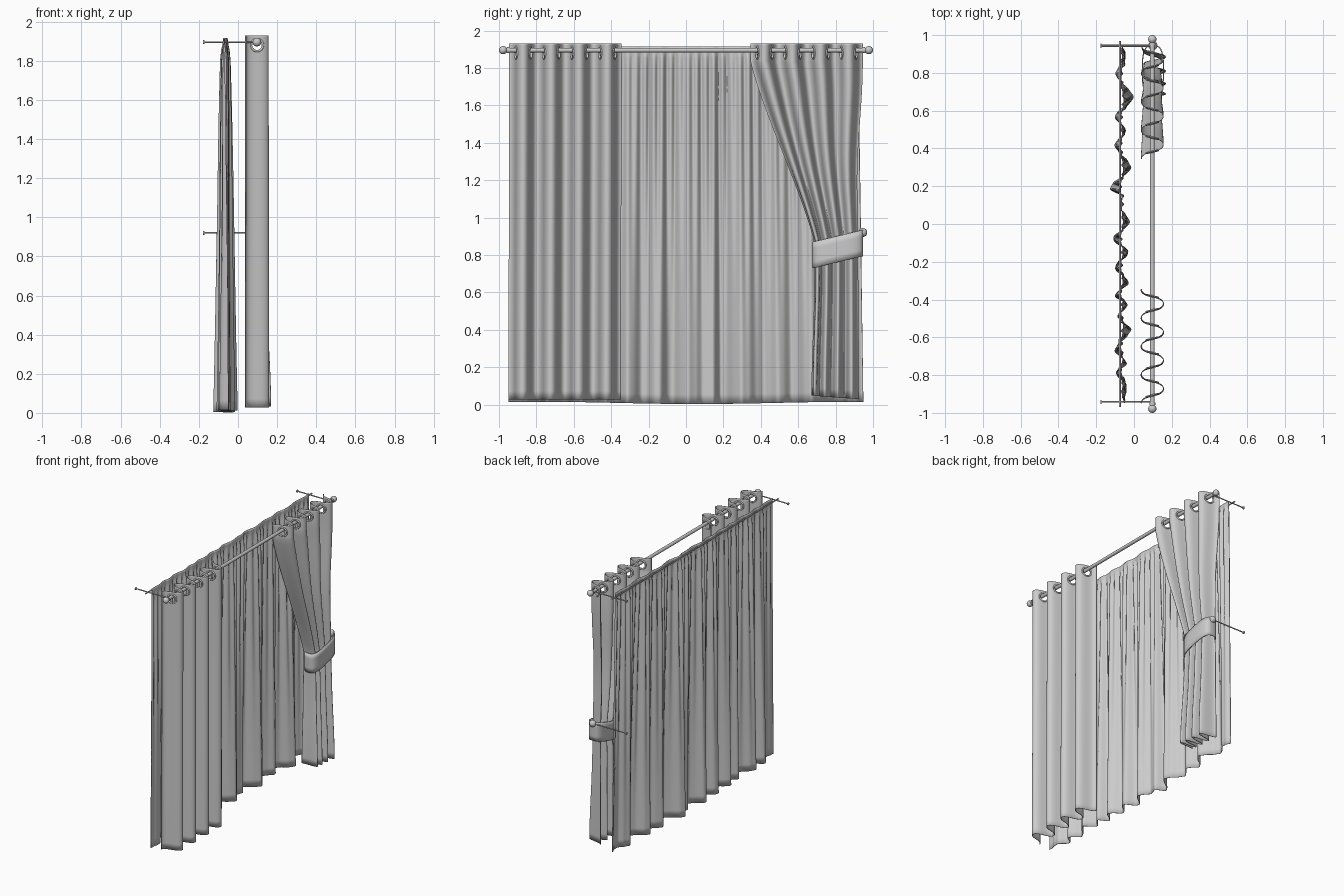
import bpy, bmesh, math, random
from mathutils import Vector

if "Cube" in bpy.data.objects:
    bpy.data.objects.remove(bpy.data.objects["Cube"])

random.seed(4)
ROD_X, ROD_Z = 0.097, 1.895
RING_Z, HOLE_R = 1.88, 0.028
TURNS = 8 * math.pi          # four full waves per curtain


def lerp(a, b, t):
    return a + (b - a) * t


def smooth(t):
    t = min(1, max(0, t))
    return t * t * (3 - 2 * t)


def table(points, v):
    """Smooth interpolation through a short list of (position, value)."""
    for (a, p), (b, q) in zip(points, points[1:]):
        if v <= b:
            return lerp(p, q, smooth((v - a) / (b - a)))
    return points[-1][1]


def finish(name, angle=40):
    ob = bpy.context.object
    ob.name = name
    bpy.ops.object.shade_smooth_by_angle(angle=math.radians(angle))
    return ob


def bar(name, a, b, r, sides=20):
    a, b = Vector(a), Vector(b)
    bpy.ops.mesh.primitive_cylinder_add(
        vertices=sides, radius=r, depth=(b - a).length, location=(a + b) / 2,
        rotation=(b - a).to_track_quat('Z', 'Y').to_euler())
    return finish(name)


def ball(name, p, r):
    bpy.ops.mesh.primitive_uv_sphere_add(segments=24, ring_count=14, radius=r, location=p)
    return finish(name)


def sheet(name, cols, rows, func, holes=(), closed=False, thick=0.004):
    """Cloth surface from func(u, z), with optional round eyelet holes."""
    bm = bmesh.new()
    n = cols if closed else cols + 1
    grid = [[bm.verts.new(func(i / cols, z)) for i in range(n)] for z in rows]
    for r0, r1 in zip(grid, grid[1:]):
        for i in range(cols):
            j = (i + 1) % n
            bm.faces.new((r0[i], r0[j], r1[j], r1[i]))
    for c in holes:
        dead = [f for f in bm.faces if (f.calc_center_median() - c).length < HOLE_R]
        bmesh.ops.delete(bm, geom=dead, context='FACES')
        for v in bm.verts:
            d = v.co - c
            if v.is_boundary and d.length < HOLE_R * 1.5:
                v.co = c + d.normalized() * HOLE_R
    me = bpy.data.meshes.new(name)
    bm.to_mesh(me)
    bm.free()
    for p in me.polygons:
        p.use_smooth = True
    ob = bpy.data.objects.new(name, me)
    bpy.context.collection.objects.link(ob)
    mod = ob.modifiers.new("thickness", 'SOLIDIFY')
    mod.thickness, mod.offset = thick, 0
    return ob


# Curtain rod, finials and wall brackets
bar("curtain_rod", (ROD_X, -0.97, ROD_Z), (ROD_X, 0.97, ROD_Z), 0.012)
bar("sheer_rod", (-0.075, -0.97, ROD_Z), (-0.075, 0.97, ROD_Z), 0.005, 12)
for s, side in ((-1, "left"), (1, "right")):
    ball(side + "_finial", (ROD_X, s * 0.978, ROD_Z), 0.022)
    bar(side + "_collar", (ROD_X, s * 0.945, ROD_Z), (ROD_X, s * 0.957, ROD_Z), 0.016)
    bar(side + "_bracket", (-0.175, s * 0.942, ROD_Z), (ROD_X, s * 0.942, ROD_Z), 0.004, 12)
    bar(side + "_bracket_plate", (-0.178, s * 0.942, ROD_Z), (-0.172, s * 0.942, ROD_Z), 0.01)

# Tieback peg on the wall
bar("tieback_peg", (-0.175, 0.945, 0.92), (0.1, 0.945, 0.92), 0.004, 12)
bar("tieback_peg_plate", (-0.178, 0.945, 0.92), (-0.172, 0.945, 0.92), 0.01)
ball("tieback_knob", (0.1, 0.945, 0.92), 0.024)


# Hanging and tied curtains share one wave
def wave(u, inner, outer, amp, xc):
    phi = u * TURNS
    w = outer - inner
    y = inner + w * u + 0.0083 * w * math.sin(2 * phi)
    return xc - amp * math.cos(phi), y


def hanging(u, z):
    d = smooth((1.8 - z) / 1.8)
    x, y = wave(u, 0.345, 0.945, 0.058 + 0.002 * d, ROD_X)
    return Vector((x, -y - 0.004 * d, z))


INNER = [(0.03, 0.672), (0.72, 0.688), (0.86, 0.69)]
AMP = [(0.03, 0.058), (0.6, 0.047), (0.82, 0.042), (1.2, 0.048), (1.83, 0.058)]
OUTER = [(0.03, 0.925), (0.82, 0.92), (1.2, 0.915), (1.83, 0.945)]


def tied(u, z):
    t = min(1, max(0, (1.83 - z) / 0.97))
    inner = lerp(0.345, 0.69, lerp(t, smooth(t), 0.25)) if z > 0.86 else table(INNER, z)
    bunch = u ** (1 + 0.3 * smooth(t))
    x, y = wave(u, inner, table(OUTER, z), table(AMP, z), ROD_X + 0.012 * smooth((0.8 - z) / 0.8))
    y += (table(OUTER, z) - inner) * (bunch - u)
    return Vector((x, y, z + 0.02 * (1 - u) * smooth((0.5 - z) / 0.5)))


top_rows = [1.93 - 0.008 * i for i in range(13)]
for name, func, low in (("hanging_curtain", hanging, 0.027), ("tied_curtain", tied, 0.03)):
    rows = top_rows + [lerp(top_rows[-1], low, i / 40) for i in range(1, 41)]
    us = [(k + 0.5) / 8 for k in range(8)]
    centres = [func(u, RING_Z) for u in us]
    sheet(name, 160, rows, func, centres)
    # Metal eyelets lying in the cloth
    for k, (u, c) in enumerate(zip(us, centres)):
        t = func(u + 0.002, RING_Z) - func(u - 0.002, RING_Z)
        normal = Vector((-t.y, t.x, 0))
        bpy.ops.mesh.primitive_torus_add(
            major_radius=0.031, minor_radius=0.006, major_segments=32, minor_segments=10,
            location=c, rotation=normal.to_track_quat('Z', 'Y').to_euler())
        finish(f"{name}_eyelet_{k + 1}")


# Tieback band looped around the gathered cloth and up to the knob
def band(u, v):
    a = 2 * math.pi * u
    c, s = math.cos(a), math.sin(a)
    y = 0.812 + 0.132 * math.copysign(abs(c) ** 0.7, c)
    x = 0.1 + 0.056 * math.copysign(abs(s) ** 0.6, s)
    return Vector((x, y, 0.80 + 0.24 * (y - 0.68) + 0.07 * v))


sheet("tieback_band", 64, [-1, -0.5, 0, 0.5, 1], band, closed=True, thick=0.006)

# Sheer curtain with irregular folds that deepen toward the hem
FOLDS = [(-0.95, -0.05), (-0.86, -0.04), (-0.79, -0.095), (-0.74, -0.04), (-0.67, -0.10),
         (-0.56, -0.018), (-0.49, -0.085), (-0.43, -0.035), (-0.38, -0.10), (-0.31, -0.03),
         (-0.23, -0.10), (-0.15, -0.03), (-0.08, -0.11), (0.01, -0.025), (0.1, -0.075),
         (0.14, -0.06), (0.19, -0.125), (0.3, -0.018), (0.42, -0.10), (0.5, -0.045),
         (0.57, -0.10), (0.67, -0.005), (0.8, -0.095), (0.89, -0.045), (0.95, -0.06)]
PLEATS = [random.uniform(0.6, 1.3) for _ in range(40)]


def sheer(u, z):
    y = lerp(-0.95, 0.95, u)
    d = (1.915 - z) / 1.905
    grow = 0.16 + 0.84 * d ** 0.8
    x = -0.064 + (table(FOLDS, y) + 0.064) * grow
    k = u * 39.99
    fine = 0.011 * PLEATS[int(k)] * math.sin(2 * math.pi * k)
    x += fine * smooth(d / 0.05) * (1 - 0.8 * smooth(d / 0.9))
    y *= lerp(0.968, 0.998, d)
    hem = 0.006 * math.sin(7 * u + 1) * d
    return Vector((x, y, z + hem))


sheer_rows = [1.915, 1.9, 1.885, 1.87, 1.855] + [lerp(1.855, 0.009, i / 36) for i in range(1, 37)]
sheet("sheer_curtain", 400, sheer_rows, sheer, thick=0.003)
